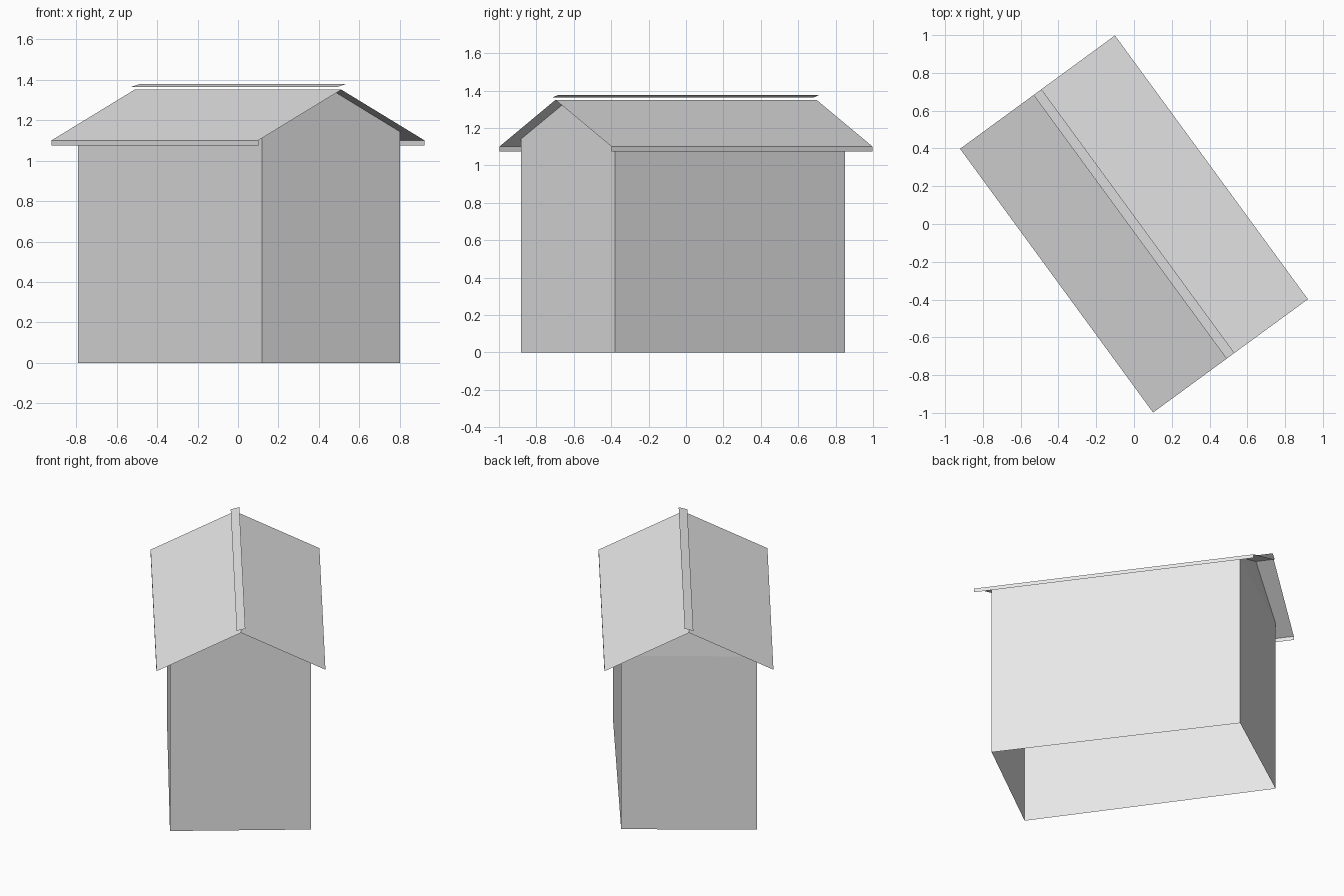
import bpy
import math
from mathutils import Matrix

cube = bpy.data.objects.get("Cube")
if cube:
    bpy.data.objects.remove(cube, do_unlink=True)

# One plain colour for everything
grey = bpy.data.materials.new("light_grey")
grey.use_nodes = True
GREY = (0.8, 0.8, 0.8, 1)
grey.diffuse_color = GREY
grey.node_tree.nodes["Principled BSDF"].inputs["Base Color"].default_value = GREY

# The shed is laid out along x, then turned on its plot
TURN = Matrix.Rotation(math.radians(-53.8), 4, "Z")
RIDGE, EAVE, LIP = 1.35, 1.10, 1.075   # heights
LENGTH, WIDTH = 0.865, 0.508           # half sizes of the roof


def sheet(name, verts, faces):
    mesh = bpy.data.meshes.new(name)
    mesh.from_pydata(verts, [], faces)
    mesh.transform(TURN)
    mesh.materials.append(grey)
    obj = bpy.data.objects.new(name, mesh)
    bpy.context.collection.objects.link(obj)
    return obj


def roof_height(y):
    return RIDGE - (RIDGE - EAVE) * abs(y) / WIDTH


# Walls: a slightly uneven footprint, open below, reaching the roof sheets
plan = [(0.782, -0.426), (0.778, 0.422), (-0.757, 0.406), (-0.776, -0.411)]
low = [(x, y, 0) for x, y in plan]
top = [(x, y, roof_height(y)) for x, y in plan]
for name, i in (("left_wall", 1), ("back_wall", 2), ("right_wall", 3)):
    j = (i + 1) % 4
    sheet(name, [low[i], low[j], top[j], top[i]], [(0, 1, 2, 3)])

# Gable ends
sheet("front_gable_wall", [low[0], low[1], top[1], (0.78, 0, RIDGE), top[0]],
      [(0, 1, 2, 3, 4)])
sheet("back_gable", [top[2], top[3], (-0.755, 0, RIDGE)], [(0, 1, 2)])

# Roof slopes with a thin hanging lip along each eave
for name, s in (("left", 1), ("right", -1)):
    a, b = s * LENGTH, s * WIDTH
    sheet(name + "_roof",
          [(a, 0, RIDGE), (a, b, EAVE), (-a, b, EAVE), (-a, 0, RIDGE)],
          [(0, 1, 2, 3)])
    sheet(name + "_fascia",
          [(a, b, LIP), (-a, b, LIP), (-a, b, EAVE), (a, b, EAVE)],
          [(0, 1, 2, 3)])

# Tilted ridge strip just above the roof
c = 0.026
sheet("ridge_cap",
      [(-LENGTH, -c, 1.363), (LENGTH, -c, 1.363),
       (LENGTH, c, 1.377), (-LENGTH, c, 1.377)],
      [(0, 1, 2, 3)])
